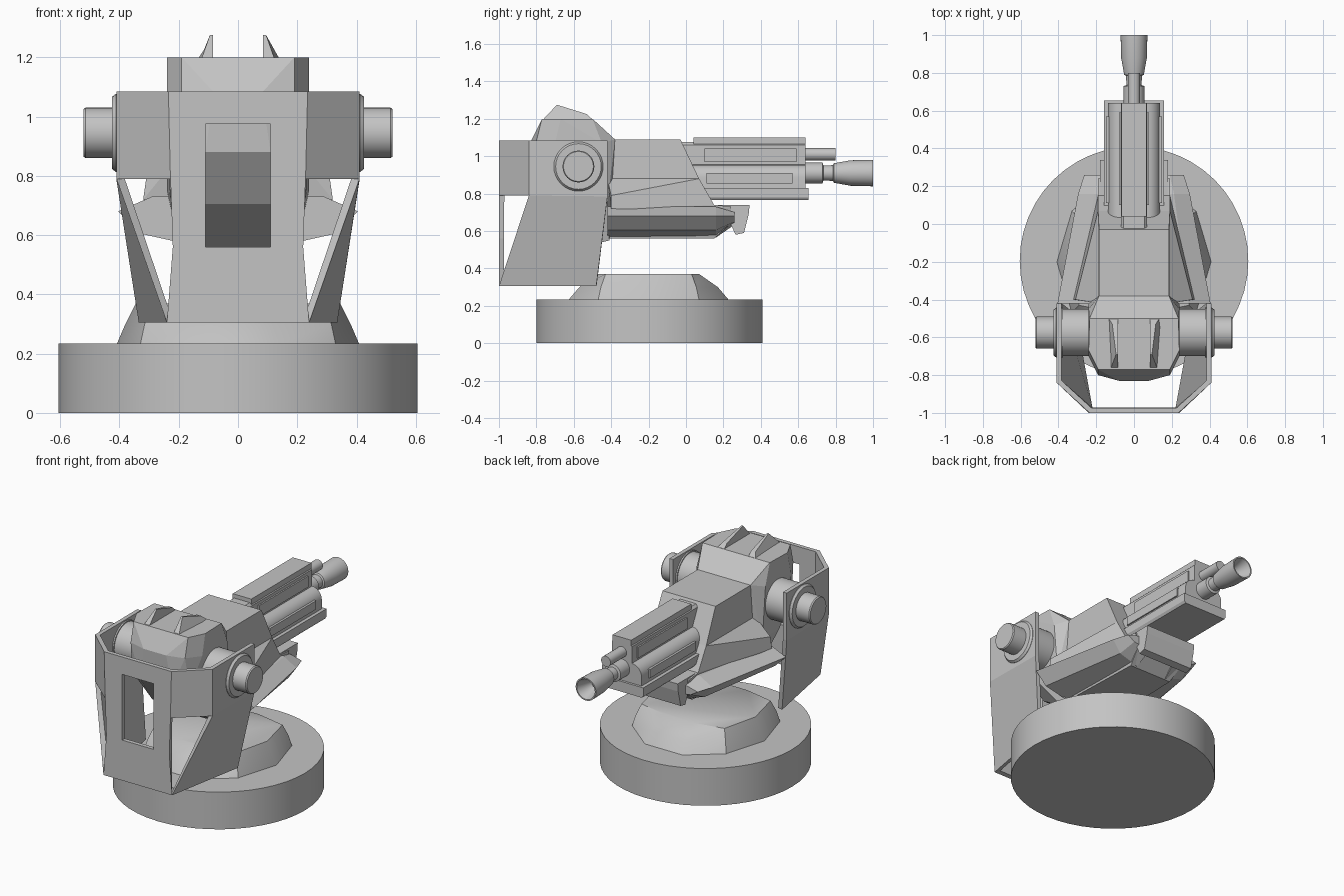
import bpy, bmesh, math
from mathutils import Vector

cube = bpy.data.objects.get("Cube")
if cube:
    bpy.data.objects.remove(cube)

GREY = (0.55, 0.55, 0.55, 1)
metal = bpy.data.materials.new("plain grey")
metal.use_nodes = True
metal.diffuse_color = GREY
metal.node_tree.nodes["Principled BSDF"].inputs["Base Color"].default_value = GREY


def finish(name, bm, smooth=False):
    bmesh.ops.recalc_face_normals(bm, faces=bm.faces)
    mesh = bpy.data.meshes.new(name)
    bm.to_mesh(mesh)
    bm.free()
    mesh.materials.append(metal)
    obj = bpy.data.objects.new(name, mesh)
    bpy.context.collection.objects.link(obj)
    if smooth:
        bpy.ops.object.select_all(action='DESELECT')
        obj.select_set(True)
        bpy.context.view_layer.objects.active = obj
        bpy.ops.object.shade_smooth_by_angle(angle=math.radians(35))
    return obj


def loft(name, rings, smooth=False):
    """Skin a row of equal-length rings and cap both ends."""
    bm = bmesh.new()
    rows = [[bm.verts.new(p) for p in ring] for ring in rings]
    for a, b in zip(rows, rows[1:]):
        for i in range(len(a)):
            j = (i + 1) % len(a)
            bm.faces.new((a[i], a[j], b[j], b[i]))
    bm.faces.new(rows[0])
    bm.faces.new(rows[-1])
    return finish(name, bm, smooth)


def hull(name, points):
    """Convex faceted block, mirrored across x."""
    bm = bmesh.new()
    for x, y, z in points:
        for s in (-1, 1):
            bm.verts.new((s * x, y, z))
    bmesh.ops.convex_hull(bm, input=bm.verts)
    bmesh.ops.dissolve_limit(bm, angle_limit=0.02, verts=bm.verts, edges=bm.edges)
    return finish(name, bm)


def lathe(name, axis, centre, profile, sides=32):
    """Round part: profile is (position along axis, radius)."""
    def point(t, r, a):
        c, s = r * math.cos(a), r * math.sin(a)
        offset = {'X': (t, c, s), 'Y': (c, t, s), 'Z': (c, s, t)}[axis]
        return Vector(centre) + Vector(offset)
    turns = [2 * math.pi * i / sides for i in range(sides)]
    return loft(name, [[point(t, r, a) for a in turns] for t, r in profile], True)


def box(name, x0, x1, y0, y1, z0, z1):
    return loft(name, [[(x0, y, z0), (x1, y, z0), (x1, y, z1), (x0, y, z1)] for y in (y0, y1)])


def mirrored(half):
    """Close a half outline by reflecting it in x."""
    return half + [(-x, z) for x, z in reversed(half)]


# Round base and the faceted turntable on it
lathe("base", 'Z', (0, -0.195, 0), [(0, 0.605), (0.235, 0.605)], 48)


def decagon(corners, z):
    right = [(x, -y) for x, y in reversed(corners[1:])] + corners
    ring = right + [(-x, -y) for x, y in right]
    return [(x, y - 0.2, z) for x, y in ring]


loft("turntable", [decagon([(0.41, 0), (0.33, 0.27), (0.13, 0.43)], 0.23),
                   decagon([(0.38, 0), (0.315, 0.255), (0.12, 0.37)], 0.30),
                   decagon([(0.345, 0), (0.29, 0.23), (0.1, 0.27)], 0.37)], True)

# Wrap-around shield: windowed front, chamfer panels and tapering side arms
bm = bmesh.new()
cache = {}


def shield_face(points, side=1):
    verts = []
    for x, y, z in points:
        key = (side * x, y, z)
        if key not in cache:
            cache[key] = bm.verts.new(key)
        verts.append(cache[key])
    bm.faces.new(verts if side > 0 else verts[::-1])


top, mid, low = (0.235, -1, 1.085), (0.228, -1, 0.79), (0.24, -1, 0.305)
waist = (0.22, -1, 0.56)
win_top, win_low = (0.11, -1, 0.975), (0.11, -1, 0.56)
corner, corner_low = (0.41, -0.84, 1.085), (0.41, -0.84, 0.79)
rear, rear_low, foot = (0.41, -0.42, 1.085), (0.41, -0.42, 0.785), (0.335, -0.48, 0.305)
for s in (-1, 1):
    shield_face([win_top, win_low, waist, mid, top], s)
    shield_face([win_low, low, waist], s)
    shield_face([top, mid, corner_low, corner], s)
    shield_face([corner, corner_low, rear_low, rear], s)
    shield_face([corner_low, low, foot, rear_low], s)
for a, b in ((top, win_top), (win_low, low)):
    shield_face([(-a[0], *a[1:]), (-b[0], *b[1:]), b, a])
shield = finish("shield", bm)
# Thicken towards the inside
plate = shield.modifiers.new("thickness", 'SOLIDIFY')
plate.thickness = 0.026
plate.offset = -1
plate.use_even_offset = True
if shield.data.polygons[0].normal.y > 0:
    shield.data.flip_normals()

# Pivots on both sides
for s, side in ((1, "left"), (-1, "right")):
    hub = (0, -0.575, 0.945)
    lathe(side + "_pivot_drum", 'X', hub, [(s * 0.15, 0.125), (s * 0.39, 0.125)])
    lathe(side + "_pivot_flange", 'X', hub,
          [(s * 0.375, 0.132), (s * 0.412, 0.132), (s * 0.425, 0.122)])
    lathe(side + "_pivot_cap", 'X', hub,
          [(s * 0.4, 0.085), (s * 0.515, 0.085), (s * 0.522, 0.08)])

# Armoured head
hull("head", [(0.19, -0.77, 1.2), (0.24, -0.67, 1.2), (0.235, -0.5, 1.2),
              (0.185, -0.38, 1.09), (0.24, -0.45, 1.07), (0.24, -0.7, 1.07),
              (0.19, -0.8, 1.08), (0.08, -0.83, 1.08), (0.11, -0.82, 0.88),
              (0.2, -0.77, 0.88), (0.11, -0.7, 0.705), (0.23, -0.6, 0.74),
              (0.24, -0.42, 0.75), (0.19, -0.45, 0.54), (0.19, -0.41, 0.55)])

# Receiver with upright upper sides and flared lower sides
hull("receiver", [(0.185, -0.45, 1.09), (0.185, -0.03, 1.09),
                  (0.19, -0.45, 0.88), (0.19, 0.07, 0.88)])
hull("receiver_skirt", [(0.19, -0.42, 0.88), (0.19, 0.07, 0.88),
                        (0.31, -0.4, 0.79), (0.32, -0.4, 0.72),
                        (0.19, 0.15, 0.74), (0.19, 0.15, 0.7)])
hull("belly", [(0.2, -0.42, 0.74), (0.19, 0.15, 0.74),
               (0.17, -0.42, 0.56), (0.15, 0.15, 0.56), (0.17, 0.24, 0.64), (0.19, 0.24, 0.73)])

# Tail lip hooking downward
lip = [(0.1, 0.74), (0.34, 0.74), (0.335, 0.69), (0.31, 0.59), (0.265, 0.58), (0.24, 0.635), (0.1, 0.635)]
loft("tail_lip", [[(x, y, z) for y, z in lip] for x in (-0.18, 0.18)])

# Side rails and head fins
rail_section = [(0.15, 0.73), (0.29, 0.73), (0.405, 0.68), (0.33, 0.605), (0.15, 0.565)]
fin = [(-0.8, 1.08, 0.02), (-0.77, 1.19, 0.06), (-0.69, 1.275, 0.09), (-0.53, 1.225, 0.07), (-0.45, 1.15, 0.02)]
for s, side in ((1, "left"), (-1, "right")):
    rings = []
    for y, k, h in ((-0.42, 1, 1), (0.16, 0.73, 1), (0.26, 0.65, 0.4)):
        rings.append([(s * x * k, y, 0.68 + (z - 0.68) * h) for x, z in rail_section])
    loft(side + "_rail", rings)
    inner = [(s * 0.085, y, z) for y, z, _ in fin]
    outer = [(s * (0.185 - h), y, z) for y, z, h in fin]
    loft(side + "_fin", [inner, outer])

# Gun casing: rounded lower body, narrow upper spine, top bar and tray


def extrude(name, half, y0, y1, smooth=False):
    loft(name, [[(x, y, z) for x, z in mirrored(half)] for y in (y0, y1)], smooth)


arc = [(0.07 + 0.068 * math.cos(a), 0.885 + 0.07 * math.sin(a))
       for a in [math.radians(15 * i) for i in range(7)]]
extrude("lower_casing", [(0.138, 0.8)] + arc, -0.1, 0.64, True)
extrude("upper_casing", [(0.07, 0.9), (0.07, 1.06), (0.055, 1.075)], -0.1, 0.64)
extrude("top_bar", [(0.065, 1.06), (0.065, 1.1)], 0.04, 0.64)
extrude("tray", [(0.15, 0.765), (0.16, 0.78), (0.16, 0.83), (0.135, 0.83)], 0.0, 0.655)
for s, side in ((1, "left"), (-1, "right")):
    for label, x, y0, y1, z0, z1 in (("upper", 0.07, 0.1, 0.59, 0.97, 1.04),
                                     ("lower", 0.138, 0.11, 0.57, 0.855, 0.91)):
        box(f"{side}_{label}_panel", s * (x - 0.01), s * (x + 0.009), y0, y1, z0, z1)

# Barrels: thin upper one, main one with a hollow flared muzzle
lathe("upper_barrel", 'Y', (0, 0, 1.01), [(0.5, 0.033), (0.8, 0.033)], 20)
lathe("main_barrel", 'Y', (0, 0, 0.91),
      [(0.5, 0.055), (0.73, 0.055), (0.735, 0.04), (0.785, 0.042), (0.79, 0.052),
       (0.88, 0.068), (1.0, 0.071), (1.0, 0.063), (0.9, 0.03)])
